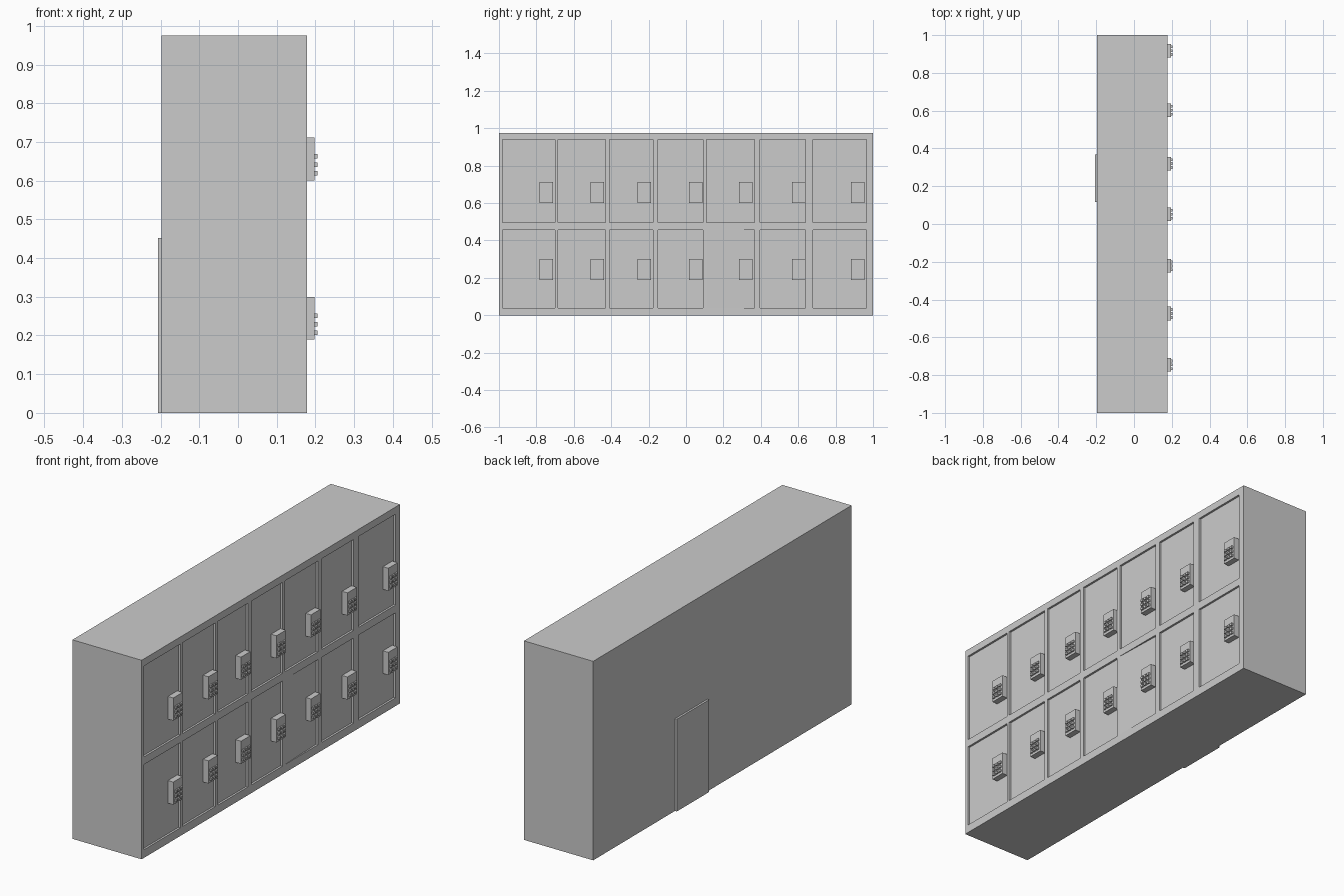
import bpy
import bmesh
from mathutils import Vector

cube = bpy.data.objects.get("Cube")
if cube:
    bpy.data.objects.remove(cube, do_unlink=True)

BACK, FRONT, HEIGHT = -0.197, 0.178, 0.975
RECESS = 0.01
FLOOR = FRONT - RECESS
LOCK_FACE, BUTTON_FACE = 0.197, 0.205

# Door columns: left edge, right edge, lock centre (along y)
COLUMNS = [(-0.98, -0.70, -0.746), (-0.685, -0.43, -0.474),
           (-0.41, -0.177, -0.222), (-0.15, 0.09, 0.052),
           (0.11, 0.365, 0.320), (0.395, 0.64, 0.602),
           (0.68, 0.965, 0.918)]
# Door rows: name, bottom, top, lock bottom
ROWS = [("lower", 0.04, 0.457, 0.189), ("upper", 0.495, 0.94, 0.601)]


def add_box(bm, low, high):
    low, high = Vector(low), Vector(high)
    verts = bmesh.ops.create_cube(bm, size=1)["verts"]
    for v in verts:
        v.co = (low + high) / 2 + v.co * (high - low)
    return verts


def make_object(name, bm):
    mesh = bpy.data.meshes.new(name)
    bm.to_mesh(mesh)
    bm.free()
    obj = bpy.data.objects.new(name, mesh)
    bpy.context.collection.objects.link(obj)
    return obj


# Cabinet block
bm = bmesh.new()
add_box(bm, (BACK, -1, 0), (FRONT, 1, HEIGHT))
cabinet = make_object("cabinet", bm)

# Shallow door recesses; one lower door sits ajar, nearly flush on one side
bm = bmesh.new()
for row, bottom, top, _ in ROWS:
    for i, (left, right, _) in enumerate(COLUMNS):
        verts = add_box(bm, (FLOOR, left, bottom), (FRONT + RECESS, right, top))
        if row == "lower" and i == 4:
            for v in verts:
                if v.co.x < FRONT and v.co.y < (left + right) / 2:
                    v.co.x = FRONT - 0.001
cutter = make_object("door_recess_cutter", bm)
cutter.hide_render = True

cut = cabinet.modifiers.new("door_recesses", "BOOLEAN")
cut.operation = "DIFFERENCE"
cut.solver = "EXACT"
cut.object = cutter
graph = bpy.context.evaluated_depsgraph_get()
cut_mesh = bpy.data.meshes.new_from_object(cabinet.evaluated_get(graph))
cabinet.modifiers.clear()
cabinet.data = cut_mesh
bpy.data.objects.remove(cutter, do_unlink=True)

# Thin panel on the rear
bm = bmesh.new()
add_box(bm, (BACK - RECESS, 0.116, 0), (BACK, 0.367, 0.452))
make_object("rear_panel", bm)

# Keypad locks: a block with a three by three set of buttons low on its face
for row, _, _, base in ROWS:
    for i, (_, _, y) in enumerate(COLUMNS):
        bm = bmesh.new()
        add_box(bm, (FLOOR, y - 0.036, base), (LOCK_FACE, y + 0.036, base + 0.111))
        make_object(f"{row}_lock_{i + 1}", bm)

        bm = bmesh.new()
        for across in (-1, 0, 1):
            for up in range(3):
                by, bz = y + across * 0.021, base + 0.018 + up * 0.022
                add_box(bm, (LOCK_FACE, by - 0.007, bz - 0.006),
                        (BUTTON_FACE, by + 0.007, bz + 0.006))
        make_object(f"{row}_lock_buttons_{i + 1}", bm)
